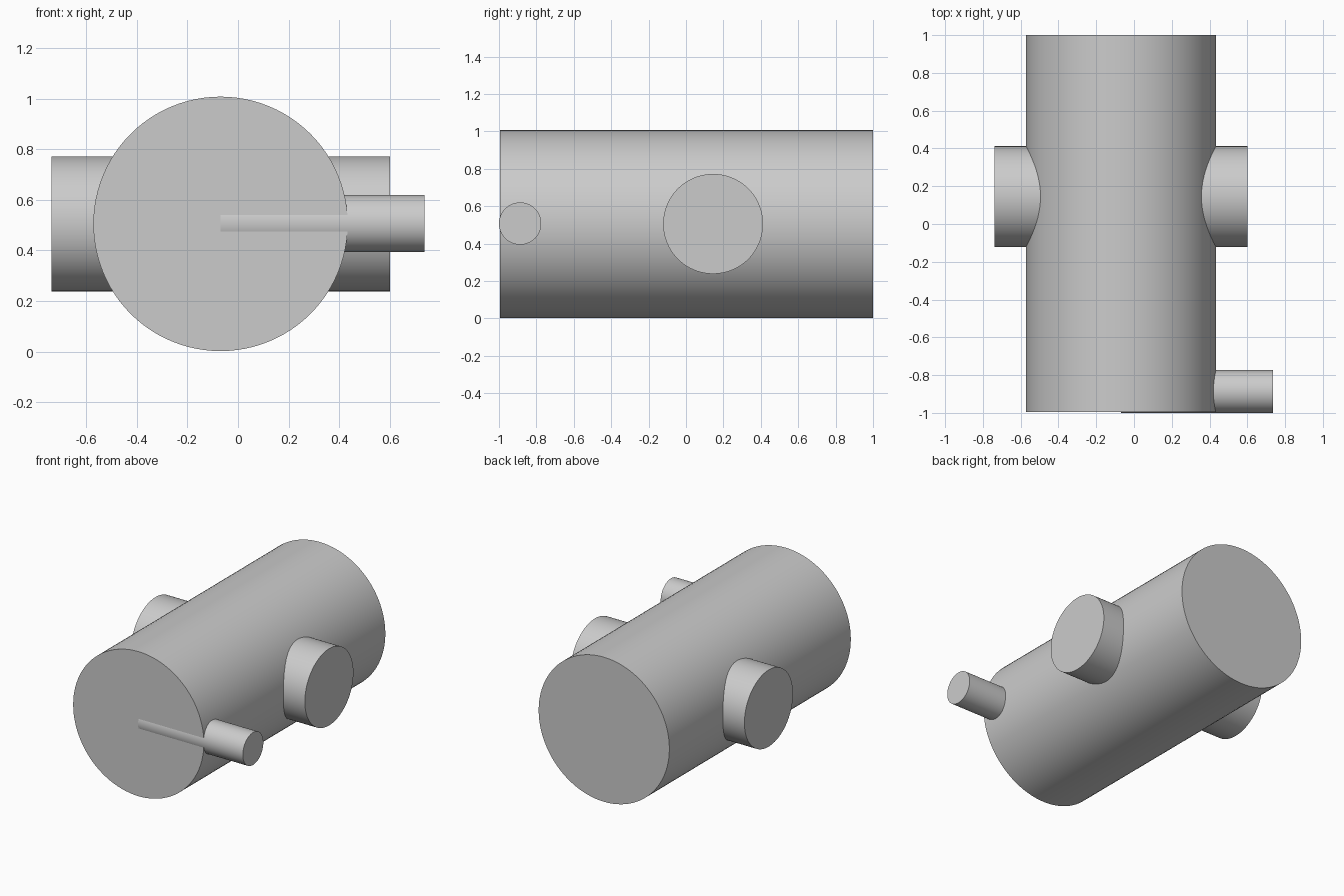
import bpy
import math
from mathutils import Vector

cube = bpy.data.objects.get("Cube")
if cube:
    bpy.data.objects.remove(cube, do_unlink=True)

# Single plain grey
grey = bpy.data.materials.new("plain grey")
grey.use_nodes = True
color = (0.6, 0.6, 0.6, 1)
grey.diffuse_color = color
grey.node_tree.nodes["Principled BSDF"].inputs["Base Color"].default_value = color

AXIS_X = -0.069
AXIS_Z = 0.505


def cylinder(name, start, end, radius):
    """Capped smooth cylinder running between two points."""
    start, end = Vector(start), Vector(end)
    along = end - start
    bpy.ops.mesh.primitive_cylinder_add(
        vertices=96, radius=radius, depth=along.length,
        location=(start + end) / 2,
        rotation=along.to_track_quat("Z", "Y").to_euler())
    part = bpy.context.object
    part.name = name
    part.data.materials.append(grey)
    bpy.ops.object.shade_smooth_by_angle(angle=math.radians(30))
    return part


# Large horizontal drum
cylinder("main_drum", (AXIS_X, -0.995, AXIS_Z), (AXIS_X, 1.0, AXIS_Z), 0.503)

# Wide shaft passing through the drum, showing on both sides
cylinder("cross_shaft", (-0.738, 0.145, AXIS_Z), (0.6, 0.145, AXIS_Z), 0.267)

# Thin peg from the drum axis out to the left, just breaking the front face
cylinder("side_peg", (AXIS_X, -0.887, AXIS_Z + 0.002), (0.737, -0.887, AXIS_Z + 0.002), 0.113)
